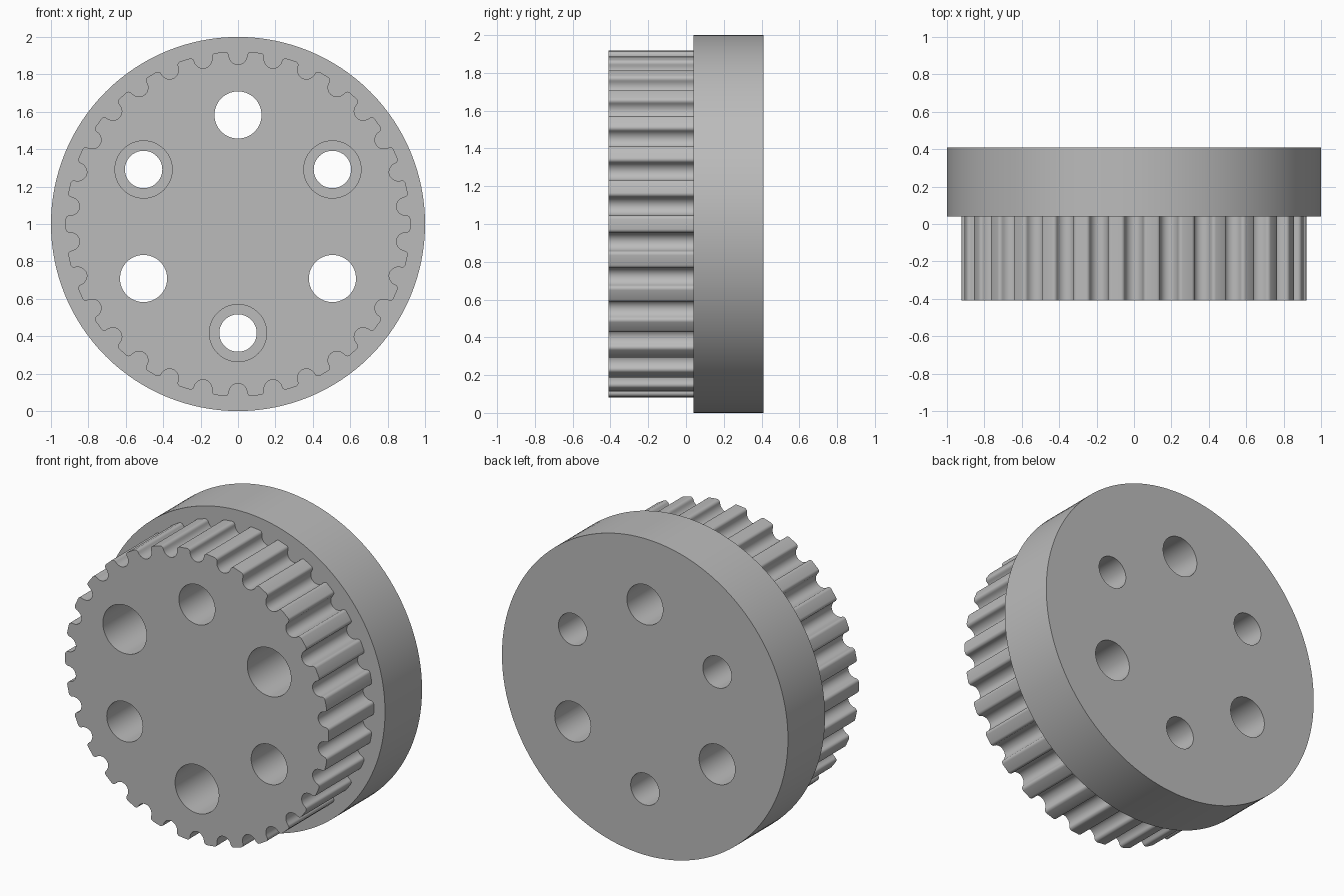
import bpy
import bmesh
from math import sin, cos, pi, radians

cube = bpy.data.objects.get("Cube")
if cube:
    bpy.data.objects.remove(cube, do_unlink=True)

grey = bpy.data.materials.new("plain grey")
grey.use_nodes = True
COLOUR = (0.5, 0.5, 0.5, 1)
grey.diffuse_color = COLOUR
grey.node_tree.nodes["Principled BSDF"].inputs["Base Color"].default_value = COLOUR

TEETH = 30
FRONT, STEP, BACK = -0.41, 0.04, 0.41


def prism(name, outline, y0, y1):
    """Extrude an outline in the x-z plane from y0 to y1."""
    bm = bmesh.new()
    face = bm.faces.new([bm.verts.new((x, y0, z)) for x, z in outline])
    moved = bmesh.ops.extrude_face_region(bm, geom=[face])["geom"]
    verts = [v for v in moved if isinstance(v, bmesh.types.BMVert)]
    bmesh.ops.translate(bm, verts=verts, vec=(0, y1 - y0, 0))
    bmesh.ops.recalc_face_normals(bm, faces=bm.faces)
    mesh = bpy.data.meshes.new(name)
    bm.to_mesh(mesh)
    bm.free()
    mesh.materials.append(grey)
    obj = bpy.data.objects.new(name, mesh)
    bpy.context.collection.objects.link(obj)
    return obj


def circle(radius, x=0, z=1, n=64):
    return [(x + radius * cos(2 * pi * i / n), z + radius * sin(2 * pi * i / n))
            for i in range(n)]


def gear_outline(tip=0.922, groove=0.05, fillet=0.02, centre=0.902):
    """Round grooves with rounded tooth corners, one groove at the top."""
    half = [(groove * sin(a), centre - groove * cos(a))
            for a in (pi / 2 * i / 8 for i in range(9))]
    half += [(groove + fillet * (1 - cos(a)), centre + (tip - centre) * sin(a))
             for a in (pi / 2 * i / 5 for i in range(1, 6))]
    unit = [(-x, r) for x, r in reversed(half[1:])] + half
    points = []
    for k in range(TEETH):
        turn = 2 * pi * k / TEETH
        for x, r in unit:
            a = turn + x / tip
            points.append((r * sin(a), 1 + r * cos(a)))
    return points


def combine(body, tool, operation):
    mod = body.modifiers.new(operation, 'BOOLEAN')
    mod.object, mod.operation, mod.solver = tool, operation, 'EXACT'
    bpy.context.view_layer.objects.active = body
    bpy.ops.object.modifier_apply(modifier=mod.name)
    bpy.data.objects.remove(tool, do_unlink=True)


# Flange joined with the toothed ring
pulley = prism("toothed_pulley", circle(1, n=128), STEP, BACK)
combine(pulley, prism("toothed_ring", gear_outline(), FRONT, STEP + 0.1), 'UNION')

# Alternating plain holes and counterbored holes
for i in range(6):
    a = radians(90 + 60 * i)
    x, z = 0.583 * cos(a), 1 + 0.583 * sin(a)
    bored = i % 2 == 1
    combine(pulley, prism("hole", circle(0.1 if bored else 0.126, x, z), -1, 1), 'DIFFERENCE')
    if bored:
        combine(pulley, prism("counterbore", circle(0.153, x, z), -1, STEP), 'DIFFERENCE')

# Smooth curved walls, crisp rims
bpy.ops.object.select_all(action='DESELECT')
pulley.select_set(True)
bpy.context.view_layer.objects.active = pulley
bpy.ops.object.shade_smooth_by_angle(angle=radians(35))
